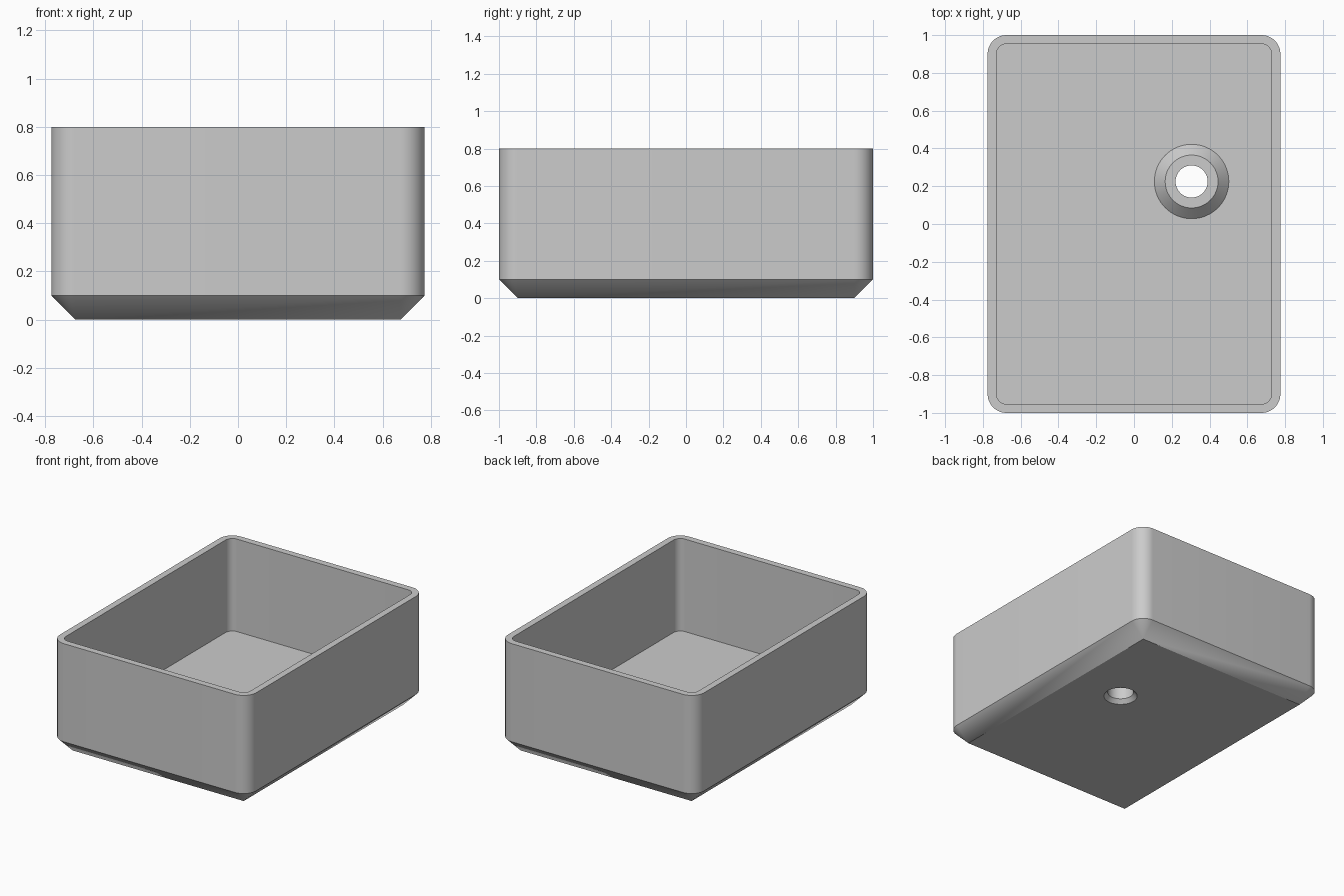
import bpy, bmesh, math

cube = bpy.data.objects.get("Cube")
if cube:
    bpy.data.objects.remove(cube, do_unlink=True)

# Main dimensions
HALF_X, HALF_Y, HEIGHT = 0.775, 1.0, 0.8
CORNER, CHAMFER, WALL, FLOOR = 0.1, 0.1, 0.047, 0.14
HOLE_X, HOLE_Y = 0.305, 0.225
STEPS = 14

grey = bpy.data.materials.new("plain grey")
grey.use_nodes = True
colour = (0.6, 0.6, 0.6, 1)
grey.diffuse_color = colour
grey.node_tree.nodes["Principled BSDF"].inputs["Base Color"].default_value = colour

bm = bmesh.new()


def rounded_ring(inset, z):
    """Rounded rectangle, inset from the outer wall."""
    ring = []
    radius = CORNER - inset
    cx, cy = HALF_X - CORNER, HALF_Y - CORNER
    for quarter, (sx, sy) in enumerate([(1, 1), (-1, 1), (-1, -1), (1, -1)]):
        for i in range(STEPS + 1):
            a = math.pi / 2 * (quarter + i / STEPS)
            ring.append(bm.verts.new((sx * cx + radius * math.cos(a),
                                      sy * cy + radius * math.sin(a), z)))
    return ring


def circle_ring(radius, z, count=64):
    return [bm.verts.new((HOLE_X + radius * math.cos(math.tau * i / count),
                          HOLE_Y + radius * math.sin(math.tau * i / count), z))
            for i in range(count)]


def skin(rings):
    """Join each ring to the next with a band of quads."""
    for lower, upper in zip(rings, rings[1:]):
        n = len(lower)
        for i in range(n):
            j = (i + 1) % n
            bm.faces.new((lower[i], lower[j], upper[j], upper[i]))


# Chamfered base, outer wall, rim and inner wall
skin([rounded_ring(inset, z) for inset, z in
      [(CHAMFER, 0), (0, CHAMFER), (0, HEIGHT), (WALL, HEIGHT), (WALL, FLOOR)]])

# Drain: raised cone, flat top, bore and countersink below
skin([circle_ring(r, z) for r, z in
      [(0.197, FLOOR), (0.14, FLOOR + 0.057), (0.085, FLOOR + 0.057),
       (0.085, 0.028), (0.11, 0)]])

# Chamfer corners close to a point
bmesh.ops.remove_doubles(bm, verts=bm.verts[:], dist=0.0001)

# Underside and floor, each with the drain opening
for z in (0, FLOOR):
    edges = [e for e in bm.edges if e.is_boundary
             and all(abs(v.co.z - z) < 0.001 for v in e.verts)]
    bmesh.ops.triangle_fill(bm, edges=edges, use_beauty=True)

bmesh.ops.recalc_face_normals(bm, faces=bm.faces[:])
mesh = bpy.data.meshes.new("drained_tray")
bm.to_mesh(mesh)
bm.free()
mesh.materials.append(grey)

tray = bpy.data.objects.new("drained_tray", mesh)
bpy.context.collection.objects.link(tray)
bpy.ops.object.select_all(action="DESELECT")
tray.select_set(True)
bpy.context.view_layer.objects.active = tray
bpy.ops.object.shade_smooth_by_angle(angle=math.radians(30))
